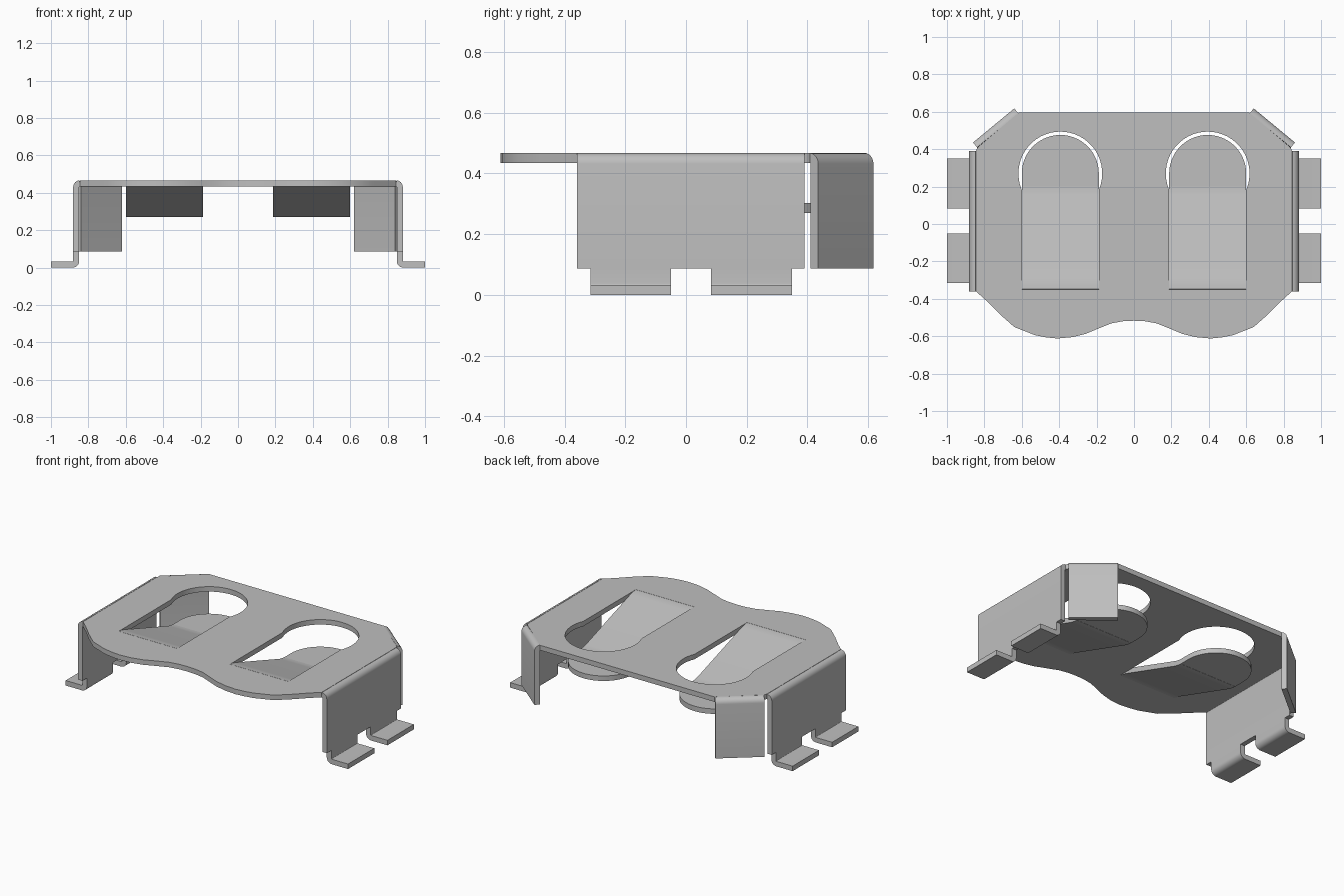
import bpy, bmesh, math
from mathutils import Vector

if "Cube" in bpy.data.objects:
    bpy.data.objects.remove(bpy.data.objects["Cube"])

T = 0.032            # sheet thickness
ZT = 0.451           # mid height of the top plate
metal = bpy.data.materials.new("light grey metal")
metal.diffuse_color = (0.52, 0.52, 0.52, 1)
metal.use_nodes = True
metal.node_tree.nodes["Principled BSDF"].inputs["Base Color"].default_value = metal.diffuse_color


def finish(ob, mirror=True):
    ob.data.materials.clear()
    ob.data.materials.append(metal)
    bpy.ops.object.select_all(action='DESELECT')
    ob.select_set(True)
    bpy.context.view_layer.objects.active = ob
    bpy.ops.object.shade_smooth_by_angle(angle=math.radians(35))
    if mirror:
        m = ob.modifiers.new("mirror", 'MIRROR')
        m.use_axis = (True, False, False)
        m.use_mirror_merge = False


def arc(cx, cy, r, a0, a1, n):
    return [(cx + r * math.cos(math.radians(a0 + (a1 - a0) * i / n)),
             cy + r * math.sin(math.radians(a0 + (a1 - a0) * i / n))) for i in range(n + 1)]


def sheet(name, loops, z, mirror):
    """Flat sheet from outlines; inner outlines become holes."""
    cu = bpy.data.curves.new(name, 'CURVE')
    cu.dimensions, cu.fill_mode, cu.extrude = '2D', 'BOTH', T / 2
    for pts in loops:
        s = cu.splines.new('POLY')
        s.points.add(len(pts) - 1)
        for p, (x, y) in zip(s.points, pts):
            p.co = (x, y, 0, 1)
        s.use_cyclic_u = True
    tmp = bpy.data.objects.new(name + "_tmp", cu)
    bpy.context.collection.objects.link(tmp)
    me = bpy.data.meshes.new_from_object(tmp.evaluated_get(bpy.context.evaluated_depsgraph_get()))
    bpy.data.objects.remove(tmp)
    bm = bmesh.new()
    bm.from_mesh(me)
    bmesh.ops.remove_doubles(bm, verts=bm.verts, dist=1e-5)
    bmesh.ops.translate(bm, verts=bm.verts, vec=(0, 0, z))
    bmesh.ops.recalc_face_normals(bm, faces=bm.faces)
    bm.to_mesh(me)
    bm.free()
    ob = bpy.data.objects.new(name, me)
    bpy.context.collection.objects.link(ob)
    finish(ob, mirror)


def strip(name, path, v0, v1, u):
    """Bent strip: path in (u, z) thickened to T, swept sideways from v0 to v1."""
    u = Vector((u[0], u[1], 0)).normalized()
    v = Vector((u.y, -u.x, 0))
    P = [Vector(p) for p in path]
    left, right = [], []
    for i, p in enumerate(P):
        d0 = (p - P[max(i - 1, 0)]).normalized() if i else (P[1] - p).normalized()
        d1 = (P[i + 1] - p).normalized() if i < len(P) - 1 else d0
        n = Vector((-(d0 + d1).y, (d0 + d1).x)).normalized()
        off = n * (T / 2) / n.dot(Vector((-d0.y, d0.x)))
        left.append(p + off)
        right.append(p - off)
    bm = bmesh.new()
    rows = [[bm.verts.new(u * q.x + v * s + Vector((0, 0, q.y))) for q in side]
            for side, s in ((left, v0), (right, v0), (right, v1), (left, v1))]
    for k in range(4):
        a, b = rows[k], rows[(k + 1) % 4]
        for i in range(len(P) - 1):
            bm.faces.new((a[i], a[i + 1], b[i + 1], b[i]))
    for i in (0, -1):
        bm.faces.new([r[i] for r in rows])
    bmesh.ops.recalc_face_normals(bm, faces=bm.faces)
    me = bpy.data.meshes.new(name)
    bm.to_mesh(me)
    bm.free()
    ob = bpy.data.objects.new(name, me)
    bpy.context.collection.objects.link(ob)
    finish(ob)


# Top plate with wavy front edge and two keyhole openings
half = [(0, -.517), (.06, -.52), (.12, -.531), (.2, -.563), (.26, -.588), (.33, -.605), (.41, -.612),
        (.47, -.606), (.53, -.594), (.64, -.551), (.72, -.48), (.79, -.41), (.845, -.36),
        (.845, .39), (.838, .408), (.617, .595)]
outline = half + [(-x, y) for x, y in reversed(half) if x > 0]
CX, CY, W, R = 0.394, 0.27, 0.206, 0.224
a = math.degrees(math.acos(W / R))
hole = [(CX - W, -.35), (CX + W, -.35)] + arc(CX, CY, R, -a, 180 + a, 32)
sheet("top_plate", [outline, hole, [(-x, y) for x, y in hole]], ZT, False)

# Side walls and angled back walls, bent down from the plate
bend = arc(.845, ZT - .02, .02, 90, 0, 6)
strip("side_wall", bend + [(.865, .087)], -.39, .36, (1, 0))
bend_b = [(x + .003, z) for x, z in bend]
strip("back_corner_wall", bend_b + [(.868, .087)], .10, .386, (.637, .771))

# Mounting feet bent outward
foot = [(.865, .087)] + arc(.885, .036, .02, 180, 270, 6) + [(1.0, .016)]
strip("rear_foot", foot, -.35, -.083, (1, 0))
strip("front_foot", foot, .05, .315, (1, 0))

# Spring tongues sloping down to a rounded flat pad
ZP = 0.286
slope = [(-.35, ZT), (-.33, ZT - .002), (-.30, ZT - .009), (.15, ZP + .008), (.18, ZP + .002), (.20, ZP)]
strip("tongue_slope", slope, CX - W, CX + W, (0, 1))
sheet("tongue_pad", [[(CX - W, .20), (CX + W, .20)] + arc(CX, CY, W, 0, 180, 28)], ZP, True)
